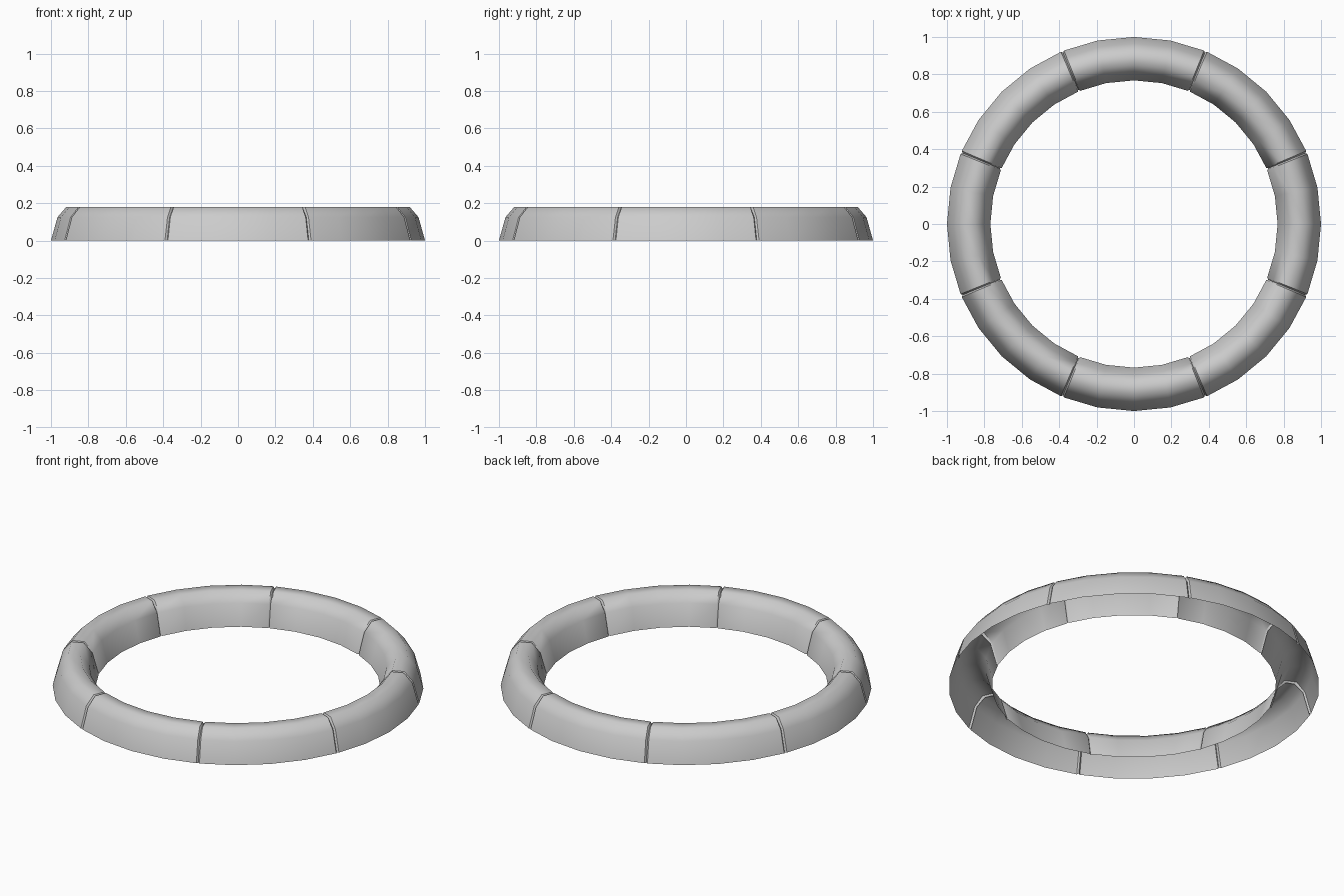
import bpy, bmesh
from math import radians, cos, sin

if "Cube" in bpy.data.objects:
    bpy.data.objects.remove(bpy.data.objects["Cube"])

# Open-bottomed arch cross-section: (radius, height)
PROFILE = [(1.0, 0), (0.965, 0.125), (0.918, 0.18),
           (0.85, 0.18), (0.803, 0.125), (0.768, 0)]
MID_R = 0.884
SEGMENTS, STEPS = 8, 4
SPAN = 360 / SEGMENTS


def inset(r, z, d):
    # Pull a profile point slightly toward the tube's core for the seam groove
    return r + (d if r < MID_R else -d), (z - d if z > 0.15 else z)


def ring_segment(index):
    start = index * SPAN - SPAN / 2
    # Angle and inset of every cross-section; both ends dip into a groove
    rows = [(0, 0.01), (0.5, 0)]
    rows += [(SPAN * i / STEPS, 0) for i in range(1, STEPS)]
    rows += [(SPAN - 0.5, 0), (SPAN, 0.01)]
    bm = bmesh.new()
    loops = []
    for offset, depth in rows:
        a = radians(start + offset)
        loop = []
        for point in PROFILE:
            r, z = inset(*point, depth)
            loop.append(bm.verts.new((r * cos(a), r * sin(a), z)))
        loops.append(loop)
    for la, lb in zip(loops, loops[1:]):
        for j in range(len(PROFILE) - 1):
            bm.faces.new((la[j], lb[j], lb[j + 1], la[j + 1]))
    mesh = bpy.data.meshes.new(f"ring_segment_{index + 1}")
    bm.to_mesh(mesh)
    bm.free()
    obj = bpy.data.objects.new(mesh.name, mesh)
    bpy.context.collection.objects.link(obj)
    obj.select_set(True)
    bpy.context.view_layer.objects.active = obj


# Eight equal tube pieces around the ring
for k in range(SEGMENTS):
    ring_segment(k)
bpy.ops.object.shade_smooth_by_angle(angle=radians(50))
